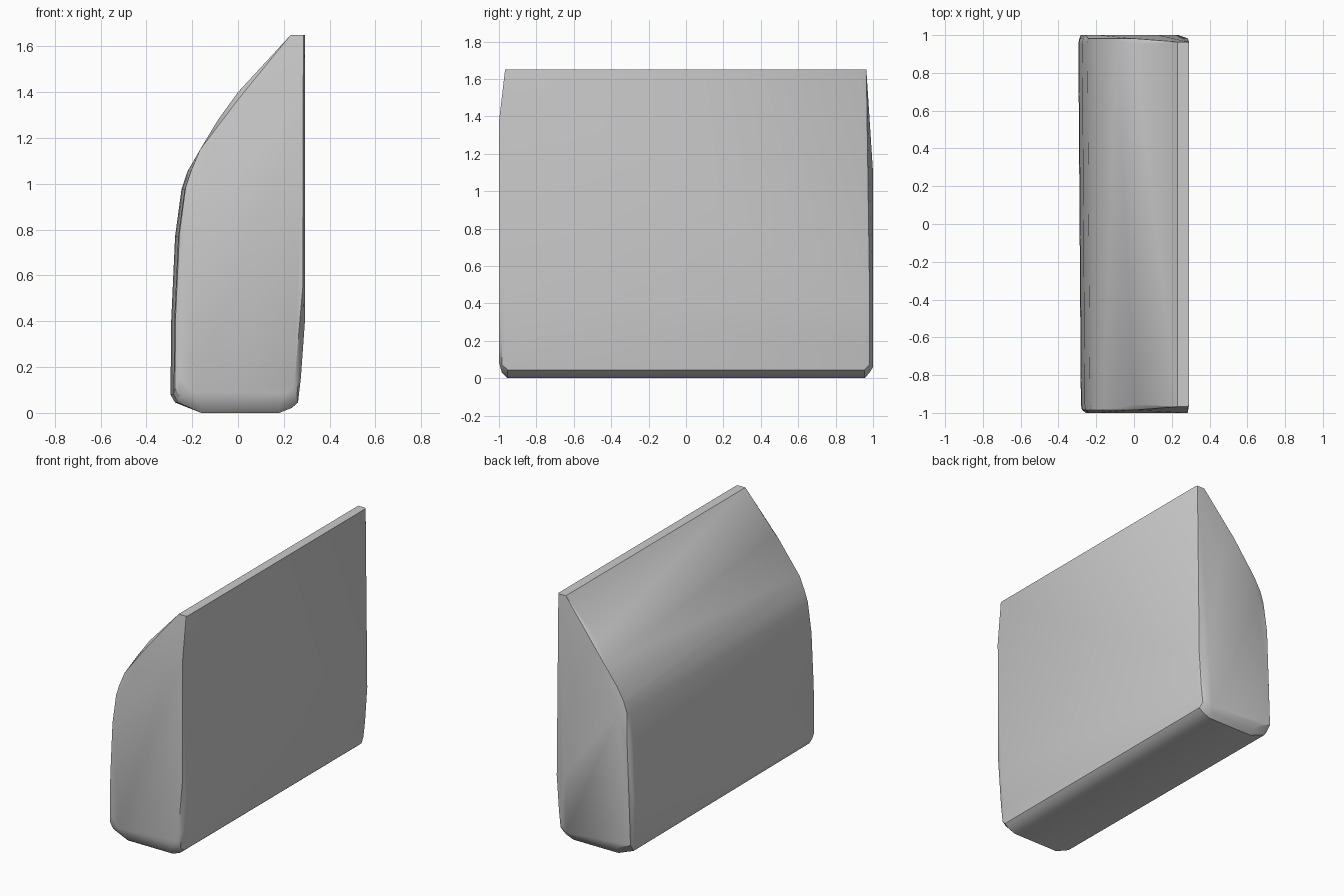
import bpy, bmesh

if "Cube" in bpy.data.objects:
    bpy.data.objects.remove(bpy.data.objects["Cube"])

# Side profile (x, z): flat right face, curved left face leaning into a thin top edge
profile = [(-0.16, 0.0), (0.18, 0.0), (0.235, 0.022), (0.262, 0.045), (0.275, 0.16),
           (0.292, 0.40), (0.292, 1.65), (0.235, 1.65), (0.0, 1.40), (-0.09, 1.275),
           (-0.17, 1.14), (-0.215, 1.05), (-0.24, 0.975), (-0.268, 0.77),
           (-0.285, 0.40), (-0.288, 0.08), (-0.268, 0.045)]

# Smaller outlines for the flat ends (x, z)
front_end = [(-0.262, 0.16), (-0.20, 0.09), (0.21, 0.085), (0.245, 0.12),
             (0.283, 0.55), (0.284, 1.37), (-0.195, 0.98), (-0.245, 0.80)]
back_end = [(-0.275, 0.10), (-0.20, 0.07), (0.20, 0.06), (0.235, 0.10),
            (0.22, 0.45), (0.13, 1.10), (-0.19, 0.98), (-0.25, 0.78)]


def lean(x, y):
    """The left face drifts outwards slightly towards the back."""
    return x - 0.007 * y if x < -0.2 else x


bm = bmesh.new()
for ring, y in ((profile, -0.955), (profile, 0.955),
                (front_end, -1.0), (back_end, 1.0)):
    for x, z in ring:
        bm.verts.new((lean(x, y), y, z))

# Intermediate ring that rounds the end edges
for y in (-0.985, 0.982):
    for x, z in profile:
        top = 1.0 if z < 1.2 else 0.975
        bm.verts.new((lean(x * 0.98, y), y * (0.982 if z > 1.6 else 1.0),
                      z if z > 1.6 else 0.03 + z * 0.98 * top))

# Wrap everything into one convex shell
hull = bmesh.ops.convex_hull(bm, input=bm.verts[:])
loose = [v for v in bm.verts if not v.link_faces]
bmesh.ops.delete(bm, geom=loose, context='VERTS')
bmesh.ops.dissolve_limit(bm, angle_limit=0.01, verts=bm.verts[:], edges=bm.edges[:])
bmesh.ops.recalc_face_normals(bm, faces=bm.faces[:])

mesh = bpy.data.meshes.new("padded_panel")
bm.to_mesh(mesh)
bm.free()
panel = bpy.data.objects.new("padded_panel", mesh)
bpy.context.collection.objects.link(panel)

# Soften the facets, keep the main edges crisp
bpy.context.view_layer.objects.active = panel
panel.select_set(True)
bpy.ops.object.shade_smooth_by_angle(angle=0.5)
